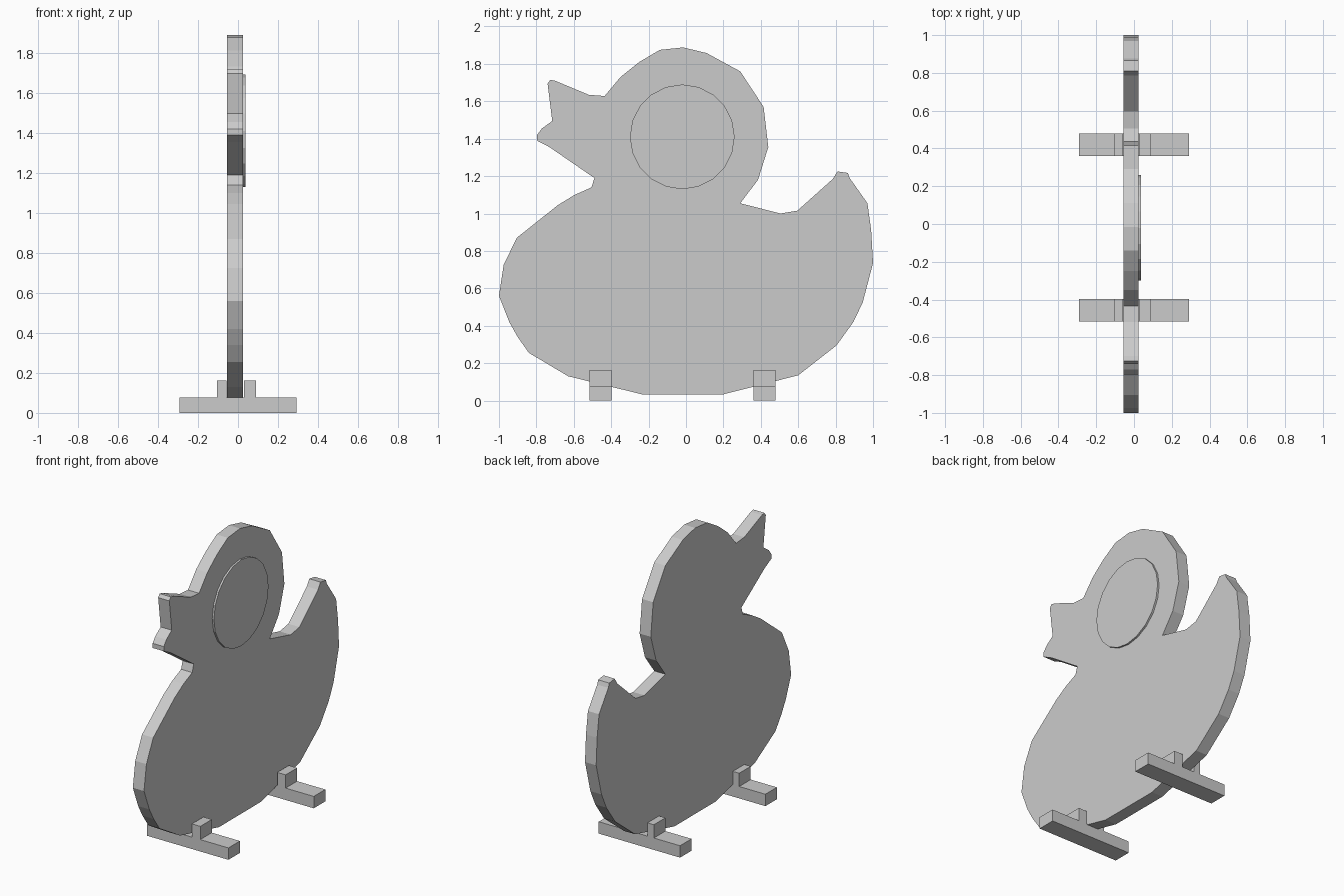
import bpy, bmesh, math
from mathutils import Vector


def extruded(name, points, depth):
    """Solid made by sweeping a closed outline along the depth vector."""
    bm = bmesh.new()
    face = bm.faces.new([bm.verts.new(p) for p in points])
    ext = bmesh.ops.extrude_face_region(bm, geom=[face], use_keep_orig=True)
    verts = [g for g in ext["geom"] if isinstance(g, bmesh.types.BMVert)]
    bmesh.ops.translate(bm, verts=verts, vec=Vector(depth))
    bmesh.ops.recalc_face_normals(bm, faces=bm.faces)
    mesh = bpy.data.meshes.new(name)
    bm.to_mesh(mesh)
    bm.free()
    obj = bpy.data.objects.new(name, mesh)
    bpy.context.collection.objects.link(obj)
    return obj


# Flat duck board, outline in (y, z)
outline = [
    # beak top and head
    (-.74, 1.695), (-.725, 1.715), (-.70, 1.71), (-.52, 1.635), (-.435, 1.628),
    (-.35, 1.73), (-.25, 1.81), (-.14, 1.875), (-.015, 1.888), (.11, 1.858),
    (.29, 1.76), (.415, 1.57), (.44, 1.355), (.385, 1.18), (.29, 1.055),
    # back and tail
    (.505, 1.0), (.595, 1.015), (.785, 1.185), (.81, 1.225), (.865, 1.217),
    (.875, 1.19), (.97, 1.055), (.99, .91), (1.0, .735),
    # underside
    (.945, .525), (.895, .42), (.805, .295), (.60, .135), (.195, .032),
    (-.23, .032), (-.63, .13), (-.84, .255),
    # breast
    (-.90, .34), (-.945, .42), (-1.0, .56), (-.975, .725), (-.905, .87),
    (-.685, 1.045), (-.595, 1.10), (-.505, 1.14), (-.49, 1.19),
    # beak bottom
    (-.73, 1.355), (-.797, 1.39), (-.797, 1.42), (-.77, 1.455), (-.715, 1.495),
]
extruded("duck_board", [(-.055, y, z) for y, z in outline], (.08, 0, 0))

# Raised target disc on the right side of the head
disc = [(.025, -.02 + .28 * math.cos(math.tau * i / 20),
         1.41 + .28 * math.sin(math.tau * i / 20)) for i in range(20)]
extruded("target_disc", disc, (.012, 0, 0))

# Two slotted cross feet, outline in (x, z)
foot = [(-.292, 0), (.292, 0), (.292, .077), (.09, .077), (.09, .163),
        (.03, .163), (.03, .077), (-.058, .077), (-.058, .163),
        (-.104, .163), (-.104, .077), (-.292, .077)]
for name, y in (("front_foot", -.515), ("rear_foot", .36)):
    extruded(name, [(x, y, z) for x, z in foot], (0, .118, 0))
